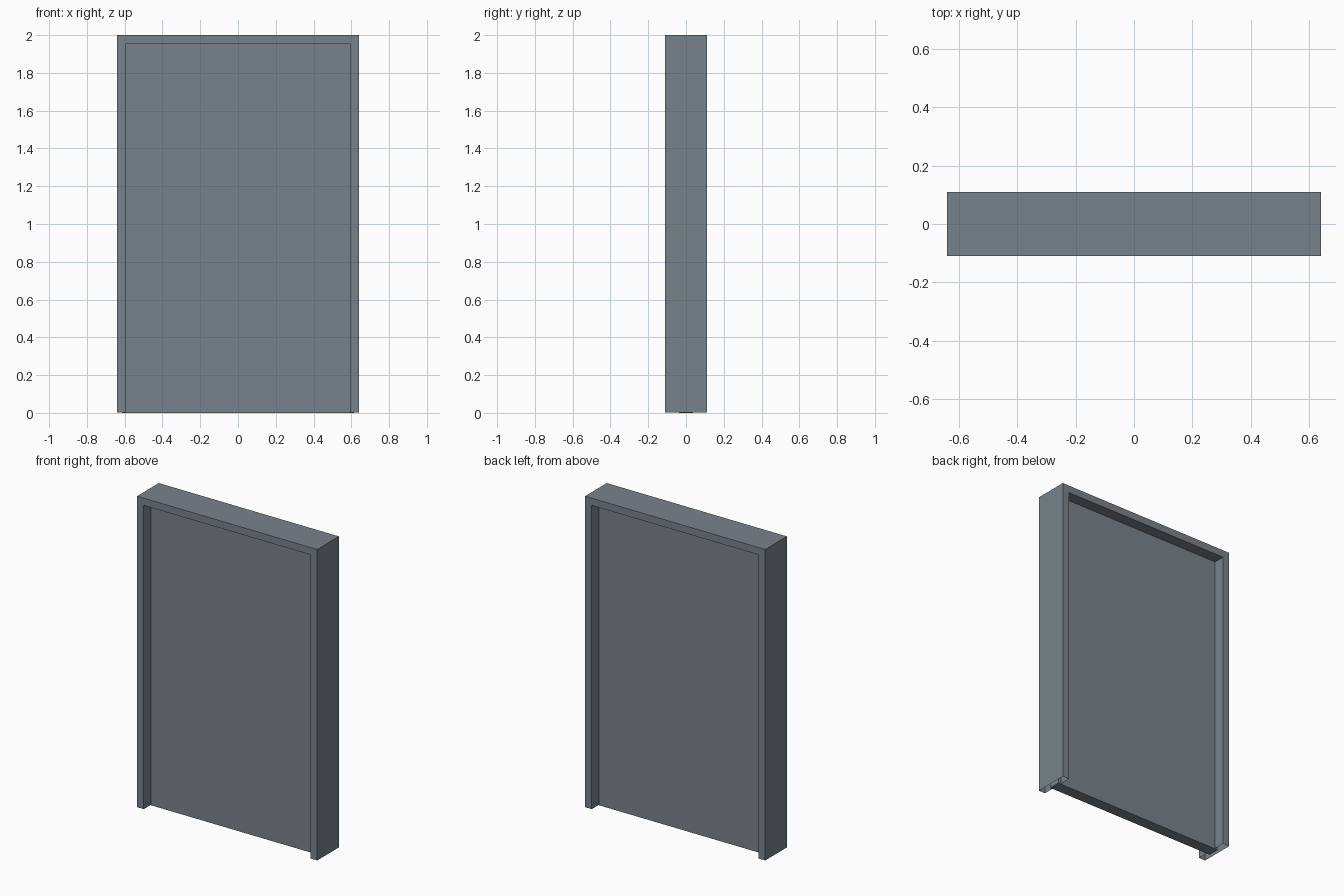
import bpy, bmesh

if "Cube" in bpy.data.objects:
    bpy.data.objects.remove(bpy.data.objects["Cube"])

mat = bpy.data.materials.new("slate grey")
mat.diffuse_color = (0.19, 0.225, 0.26, 1)
mat.use_nodes = True
mat.node_tree.nodes["Principled BSDF"].inputs["Base Color"].default_value = mat.diffuse_color

HALF_W, TOP, DEPTH = 0.64, 2.0, 0.11   # outer frame
BAR = 0.047                            # frame face width
FOOT = 0.003                           # frame ends just above the panel's foot


def finish(name, bm):
    mesh = bpy.data.meshes.new(name)
    bm.to_mesh(mesh)
    bm.free()
    mesh.materials.append(mat)
    obj = bpy.data.objects.new(name, mesh)
    bpy.context.collection.objects.link(obj)
    return obj


# Door frame: rectangular tube swept up, across and down with mitred corners, open feet
bm = bmesh.new()
outer = [(-HALF_W, FOOT), (-HALF_W, TOP), (HALF_W, TOP), (HALF_W, FOOT)]
inner = [(-HALF_W + BAR, FOOT), (-HALF_W + BAR, TOP - BAR),
         (HALF_W - BAR, TOP - BAR), (HALF_W - BAR, FOOT)]
rings = []
for (ox, oz), (ix, iz) in zip(outer, inner):
    rings.append([bm.verts.new(p) for p in
                  ((ox, -DEPTH, oz), (ix, -DEPTH, iz), (ix, DEPTH, iz), (ox, DEPTH, oz))])
for a, b in zip(rings, rings[1:]):
    for i in range(4):
        j = (i + 1) % 4
        bm.faces.new((a[i], a[j], b[j], b[i]))
bmesh.ops.recalc_face_normals(bm, faces=bm.faces[:])
# make sure the faces point outward
bm.normal_update()
front = min(bm.faces, key=lambda f: f.calc_center_median().y)
if front.normal.y > 0:
    bmesh.ops.reverse_faces(bm, faces=bm.faces[:])
finish("door_frame", bm)

# Door panel: slab whose edges sit inside the frame
bm = bmesh.new()
bmesh.ops.create_cube(bm, size=1)
panel_top = TOP - BAR + 0.02
for v in bm.verts:
    v.co.x *= 1.226
    v.co.y *= 0.074
    v.co.z = (v.co.z + 0.5) * panel_top
finish("door_panel", bm)
